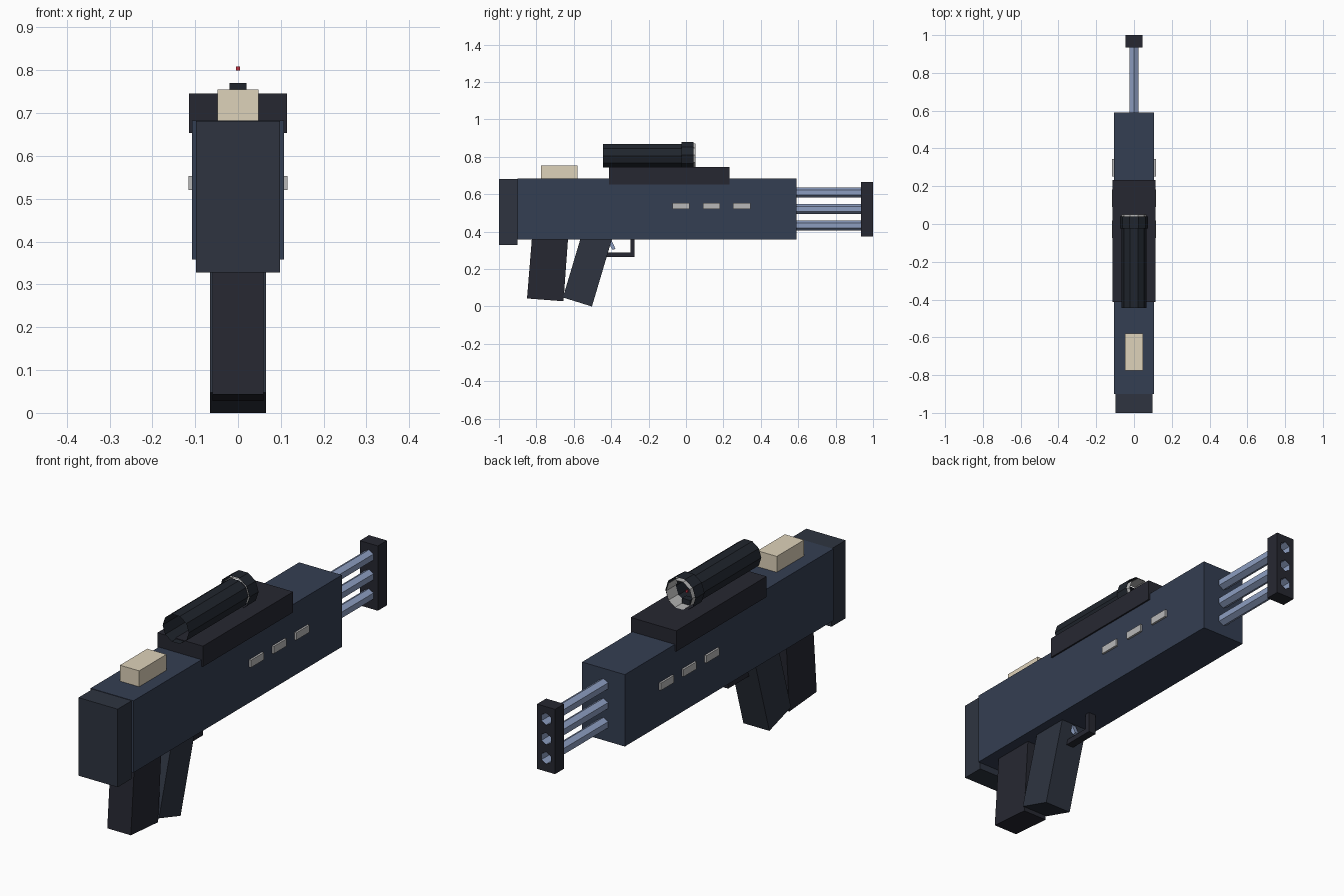
import bpy, bmesh, math
from mathutils import Matrix, Vector

if "Cube" in bpy.data.objects:
    bpy.data.objects.remove(bpy.data.objects["Cube"])


def material(name, hexa):
    def lin(c):
        return c / 12.92 if c < 0.04045 else ((c + 0.055) / 1.055) ** 2.4
    m = bpy.data.materials.new(name)
    m.diffuse_color = [lin(int(hexa[i:i + 2], 16) / 255) for i in (0, 2, 4)] + [1]
    m.use_nodes = True
    m.node_tree.nodes["Principled BSDF"].inputs["Base Color"].default_value = m.diffuse_color
    return m


BODY = material("blue_grey", "343e52")
SLATE = material("slate", "2e3440")
DARK = material("charcoal", "262731")
SCOPE = material("scope_black", "20252d")
STEEL = material("blue_steel", "8c9dc0")
CREAM = material("cream", "ded2ba")
VENT = material("vent_grey", "b8b8b8")
RED = material("red", "c03040")


def finish(name, bm, mat):
    bmesh.ops.recalc_face_normals(bm, faces=bm.faces)
    me = bpy.data.meshes.new(name)
    bm.to_mesh(me)
    bm.free()
    me.materials.append(mat)
    ob = bpy.data.objects.new(name, me)
    bpy.context.collection.objects.link(ob)
    return ob


def box(name, hx, y0, y1, z0, z1, mat, x=0):
    bm = bmesh.new()
    size = Matrix.Diagonal((2 * hx, y1 - y0, z1 - z0, 1))
    pos = Matrix.Translation((x, (y0 + y1) / 2, (z0 + z1) / 2))
    bmesh.ops.create_cube(bm, size=1, matrix=pos @ size)
    return finish(name, bm, mat)


def slab(name, hx, profile, mat):
    """Extrude a y-z outline across the width."""
    bm = bmesh.new()
    face = bm.faces.new([bm.verts.new((-hx, y, z)) for y, z in profile])
    ext = bmesh.ops.extrude_face_region(bm, geom=[face])["geom"]
    bmesh.ops.translate(bm, vec=(2 * hx, 0, 0),
                        verts=[v for v in ext if isinstance(v, bmesh.types.BMVert)])
    return finish(name, bm, mat)


def tube(name, r, sides, y0, y1, z, mat, start=0, caps=False):
    """Tube along y; open-ended unless capped."""
    bm = bmesh.new()
    ends = []
    for y in (y0, y1):
        ends.append([bm.verts.new((r * math.cos(start + math.tau * i / sides), y,
                                   z + r * math.sin(start + math.tau * i / sides)))
                     for i in range(sides)])
    a, b = ends
    for i in range(sides):
        j = (i + 1) % sides
        bm.faces.new((a[i], a[j], b[j], b[i]))
    if caps:
        bm.faces.new(a)
        bm.faces.new(b)
    return finish(name, bm, mat)


# Main body, butt plate, top rail and cheek block
box("body", 0.107, -0.90, 0.59, 0.36, 0.685, BODY)
box("butt_plate", 0.098, -1.0, -0.90, 0.33, 0.683, SLATE)
box("top_rail", 0.114, -0.413, 0.232, 0.655, 0.748, DARK)
box("cheek_block", 0.048, -0.775, -0.58, 0.684, 0.757, CREAM)

# Side vents
for side in (-1, 1):
    for i, y in enumerate((-0.027, 0.136, 0.298)):
        box(f"vent_{'left' if side < 0 else 'right'}_{i + 1}", 0.006,
            y - 0.046, y + 0.046, 0.522, 0.555, VENT, x=side * 0.11)

# Three barrels running through a drilled muzzle block
muzzle = box("muzzle_block", 0.045, 0.935, 1.0, 0.375, 0.668, DARK)
for i, z in enumerate((0.436, 0.523, 0.612)):
    tube(f"barrel_{i + 1}", 0.027, 6, 0.57, 0.999, z, STEEL, math.pi / 2)
    cutter = tube(f"bore_cutter_{i + 1}", 0.0272, 6, 0.9, 1.05, z, DARK, math.pi / 2, True)
    cutter.hide_render = True
    cutter.hide_set(True)
    mod = muzzle.modifiers.new("bore", "BOOLEAN")
    mod.operation = "DIFFERENCE"
    mod.object = cutter
    mod.solver = "EXACT"

# Open ten-sided scope with hood, lens rim and aiming dot
tube("scope_tube", 0.0655, 10, -0.445, -0.02, 0.8075, SCOPE)
tube("scope_hood", 0.0752, 10, -0.025, 0.04, 0.811, SCOPE)
tube("lens_rim", 0.0655, 10, -0.02, 0.05, 0.811, VENT)
box("scope_post", 0.02, -0.03, 0.0, 0.745, 0.772, SCOPE)
box("aiming_dot", 0.005, -0.012, -0.002, 0.801, 0.811, RED)

# Grip and magazine, tops sunk into the body
slab("grip", 0.065, [(-0.658, 0.05), (-0.503, 0.002), (-0.395, 0.365), (-0.55, 0.412)], SLATE)
slab("magazine", 0.059, [(-0.85, 0.045), (-0.655, 0.03), (-0.63, 0.375), (-0.822, 0.39)], DARK)

# Trigger guard and trigger
slab("trigger_guard", 0.018, [(-0.45, 0.267), (-0.276, 0.267), (-0.276, 0.365),
                              (-0.298, 0.365), (-0.298, 0.29), (-0.45, 0.29)], DARK)
slab("trigger", 0.01, [(-0.43, 0.365), (-0.402, 0.365), (-0.377, 0.31), (-0.392, 0.305)], STEEL)

# Rest the model on the ground
for ob in bpy.context.collection.objects:
    ob.location += Vector((0, 0, -0.002))
